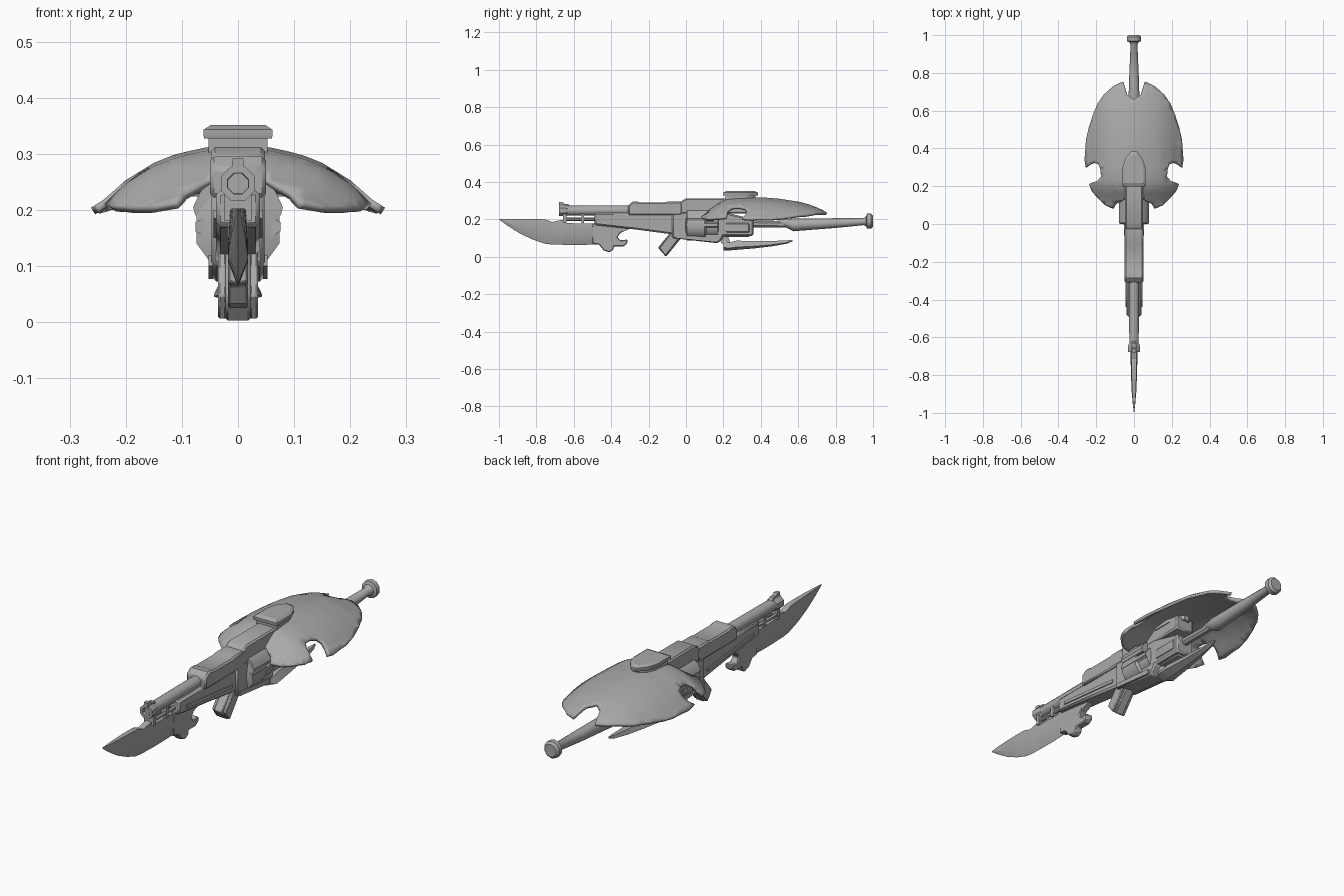
import bpy, bmesh, math
from mathutils import Vector

steel = bpy.data.materials.new("grey steel")
steel.diffuse_color = (0.4, 0.4, 0.4, 1)


def finish(name, bm, bevel=0.0, angle=35):
    bmesh.ops.recalc_face_normals(bm, faces=bm.faces[:])
    me = bpy.data.meshes.new(name)
    bm.to_mesh(me)
    bm.free()
    me.materials.append(steel)
    ob = bpy.data.objects.new(name, me)
    bpy.context.collection.objects.link(ob)
    if bevel:
        m = ob.modifiers.new("bevel", 'BEVEL')
        m.width, m.segments, m.limit_method = bevel, 1, 'ANGLE'
        m.angle_limit = math.radians(40)
    bpy.ops.object.select_all(action='DESELECT')
    ob.select_set(True)
    bpy.context.view_layer.objects.active = ob
    bpy.ops.object.shade_smooth_by_angle(angle=math.radians(angle))
    return ob


def loft(name, rings, bevel=0.0, angle=35):
    """Skin matching rings and close both ends."""
    bm = bmesh.new()
    vs = [[bm.verts.new(p) for p in r] for r in rings]
    n = len(vs[0])
    for a, b in zip(vs, vs[1:]):
        for i in range(n):
            j = (i + 1) % n
            bm.faces.new((a[i], a[j], b[j], b[i]))
    bm.faces.new(vs[0][::-1])
    bm.faces.new(vs[-1])
    bmesh.ops.remove_doubles(bm, verts=bm.verts[:], dist=1e-5)
    return finish(name, bm, bevel, angle)


def side_plate(name, pts, x0, x1, bevel=0.0):
    """Side profile of (y, z) points, extruded across x."""
    return loft(name, [[(x, y, z) for y, z in pts] for x in (x0, x1)], bevel)


def box(name, x, y0, y1, z0, z1, bevel=0.0):
    return side_plate(name, [(y0, z0), (y1, z0), (y1, z1), (y0, z1)], -x, x, bevel)


def tube(name, stations, sides=8, x=0.0):
    """Turned part along y from (y, z, radius) stations."""
    return loft(name, [[(x + r * math.cos(2 * math.pi * (i + .5) / sides), y,
                         z + r * math.sin(2 * math.pi * (i + .5) / sides))
                        for i in range(sides)] for y, z, r in stations], 0, 40)


def interp(table, t):
    if t <= table[0][0]:
        return table[0][1]
    for (a, u), (b, v) in zip(table, table[1:]):
        if t <= b:
            return u + (v - u) * (t - a) / (b - a)
    return table[-1][1]


# bayonet blade: thick spine, sharp lower edge
blade = [(-.998, .198, .203, .001), (-.96, .17, .203, .006), (-.89, .125, .203, .012),
         (-.82, .092, .202, .015), (-.755, .07, .2, .017), (-.715, .065, .186, .018),
         (-.66, .064, .198, .018), (-.645, .063, .18, .018), (-.56, .063, .178, .018),
         (-.47, .066, .178, .018), (-.35, .125, .17, .018)]
loft("bayonet_blade", [[(0, y, b), (w, y, b + .4 * (t - b)), (w * .8, y, t),
                        (-w * .8, y, t), (-w, y, b + .4 * (t - b))]
                       for y, b, t, w in blade], 0, 25)
# hooked heel of the bayonet
side_plate("bayonet_heel", [(-.5, .07), (-.465, .065), (-.44, .033), (-.41, .024), (-.39, .035),
                            (-.385, .055), (-.335, .055), (-.315, .07), (-.312, .092),
                            (-.35, .088), (-.367, .105), (-.35, .128), (-.3, .15), (-.5, .18)],
           -.018, .018, .004)

# barrel, muzzle and sight
tube("barrel", [(-.66, .247, .026), (-.28, .247, .028)], 10)
tube("muzzle", [(-.63, .247, .028), (-.645, .247, .033), (-.678, .247, .033),
                (-.678, .247, .02), (-.64, .247, .018)], 8)
side_plate("front_sight", [(-.68, .27), (-.62, .27), (-.63, .283), (-.65, .283),
                           (-.66, .292), (-.68, .292)], -.01, .01)
box("barrel_bracket", .024, -.658, -.64, .18, .232)
box("rear_bracket", .022, -.56, -.545, .18, .232)
for s in (-1, 1):
    tube("gas_rod", [(-.655, .2, .009), (-.47, .2, .009)], 6, s * .014)

# fore stock
side_plate("fore_stock", [(-.49, .17), (-.28, .147), (-.06, .118), (-.06, .235), (-.49, .235)],
           -.039, .039, .008)
for s in (-1, 1):
    side_plate("stock_rail", [(-.44, .185), (-.1, .15), (-.1, .165), (-.44, .2)],
               s * .037, s * .044)

# upper receiver
side_plate("upper_shroud", [(-.31, .222), (-.02, .222), (-.02, .295), (-.1, .295),
                            (-.11, .291), (-.25, .291), (-.26, .295), (-.285, .295), (-.31, .275)],
           -.05, .05, .007)
side_plate("receiver_top", [(-.05, .23), (.36, .23), (.36, .3), (.2, .312), (0, .312), (-.03, .295)],
           -.048, .048, .007)

# lower receiver with cylinder and side cheeks
side_plate("lower_receiver", [(-.075, .1), (.17, .072), (.19, .09), (.2, .11), (.36, .11),
                              (.36, .2), (.2, .24), (-.075, .24)], -.047, .047, .008)
tube("cartridge_drum", [(-.005, .165, .045), (.005, .165, .078), (.1, .165, .078),
                        (.11, .165, .068), (.17, .165, .068), (.175, .165, .05)], 10)
for s in (-1, 1):
    loft("side_cheek", [[(s * .045, y, .25), (s * .066, y, .235), (s * .08, y, .205),
                         (s * .076, y, .19), (s * .045, y, .19)] for y in (.005, .15)])
    tube("drum_chamber", [(.0, .17, .016), (.17, .17, .016)], 6, s * .062)
    side_plate("receiver_lip", [(-.06, .1), (.16, .077), (.16, .1), (-.06, .12)],
               s * .045, s * .053)
tube("rear_tank", [(.2, .155, .045), (.22, .155, .055), (.335, .155, .055), (.35, .155, .04)], 8)

# slanted grip
side_plate("front_grip", [(-.08, .135), (-.15, .048), (-.107, 0), (-.025, .1)], -.022, .022, .004)
for s in (-1, 1):
    side_plate("grip_side", [(-.075, .135), (-.143, .048), (-.11, .003), (-.035, .1)],
               s * .02, s * .036, .004)

# lower fin under the rear
fin = [(.2, .035, .09, .03), (.225, .033, .075, .043), (.27, .037, .086, .042), (.36, .044, .084, .032),
       (.46, .056, .084, .022), (.54, .07, .088, .012), (.57, .083, .09, .002)]
loft("lower_fin", [[(0, y, b), (w, y, b + .3 * (t - b)), (w * .6, y, t), (-w * .6, y, t),
                    (-w, y, b + .3 * (t - b))] for y, b, t, w in fin])
side_plate("fin_strut", [(.19, .07), (.24, .07), (.22, .12), (.17, .12)], -.015, .015)

# rear handle and pommel
tube("handle_rod", [(.33, .175, .02), (.54, .172, .018)], 8)
tube("handle", [(.49, .188, .01), (.575, .17, .034), (.62, .172, .032), (.8, .18, .026),
                (.95, .188, .019), (.963, .189, .026), (.968, .19, .04), (.99, .19, .04),
                (1.0, .19, .03)], 10)

# winged shield: half outline mirrored, sliced into a grid and bent into a dome
half = [(.037, .685), (.058, .755), (.11, .73), (.16, .685), (.192, .64), (.217, .58), (.24, .51),
        (.254, .447), (.262, .34), (.256, .3), (.232, .318), (.21, .325), (.188, .315),
        (.178, .29), (.175, .25), (.195, .228), (.238, .212), (.225, .175), (.2, .145),
        (.155, .1), (.11, .08), (.095, .105), (.05, .13)]
outline = [(0, .66)] + half + [(-x, y) for x, y in reversed(half)]
arch = [(0, .318), (.05, .313), (.11, .3), (.15, .284), (.2, .253), (.24, .218), (.262, .204)]
drop = [(.08, .085), (.11, .07), (.145, .048), (.18, .02), (.22, .006), (.28, 0), (.4, 0),
        (.5, .008), (.61, .025), (.7, .05), (.755, .075)]
bm = bmesh.new()
bm.faces.new([bm.verts.new((x, y, 0)) for x, y in outline])
bmesh.ops.triangulate(bm, faces=bm.faces[:])
cuts = [((x * .03, 0, 0), (1, 0, 0)) for x in range(-8, 9)]
cuts += [((0, .1 + .03 * k, 0), (0, 1, 0)) for k in range(22)]
for co, no in cuts:
    bmesh.ops.bisect_plane(bm, geom=bm.verts[:] + bm.edges[:] + bm.faces[:],
                           dist=1e-5, plane_co=co, plane_no=no)
for v in bm.verts:
    v.co.z = max(.2, interp(arch, abs(v.co.x)) - interp(drop, v.co.y))
bm.normal_update()
shield = finish("winged_shield", bm, 0, 40)
if shield.data.polygons[0].normal.z < 0:
    shield.data.flip_normals()
sol = shield.modifiers.new("thickness", 'SOLIDIFY')
sol.thickness, sol.offset = .014, -1


# raised cap on top of the shield, with a pointed rear
def cap_ring(k, z):
    pts = [(-.06, .2), (.06, .2), (.06, .3), (.045, .345), (.015, .383),
           (-.015, .383), (-.045, .345), (-.06, .3)]
    return [(x * k, .29 + (y - .29) * k, z) for x, y in pts]


loft("cap_neck", [cap_ring(.88, .28), cap_ring(.88, .33)])
loft("top_cap", [cap_ring(1, .327), cap_ring(1.02, .332), cap_ring(1.02, .343), cap_ring(.82, .351)], 0, 20)
